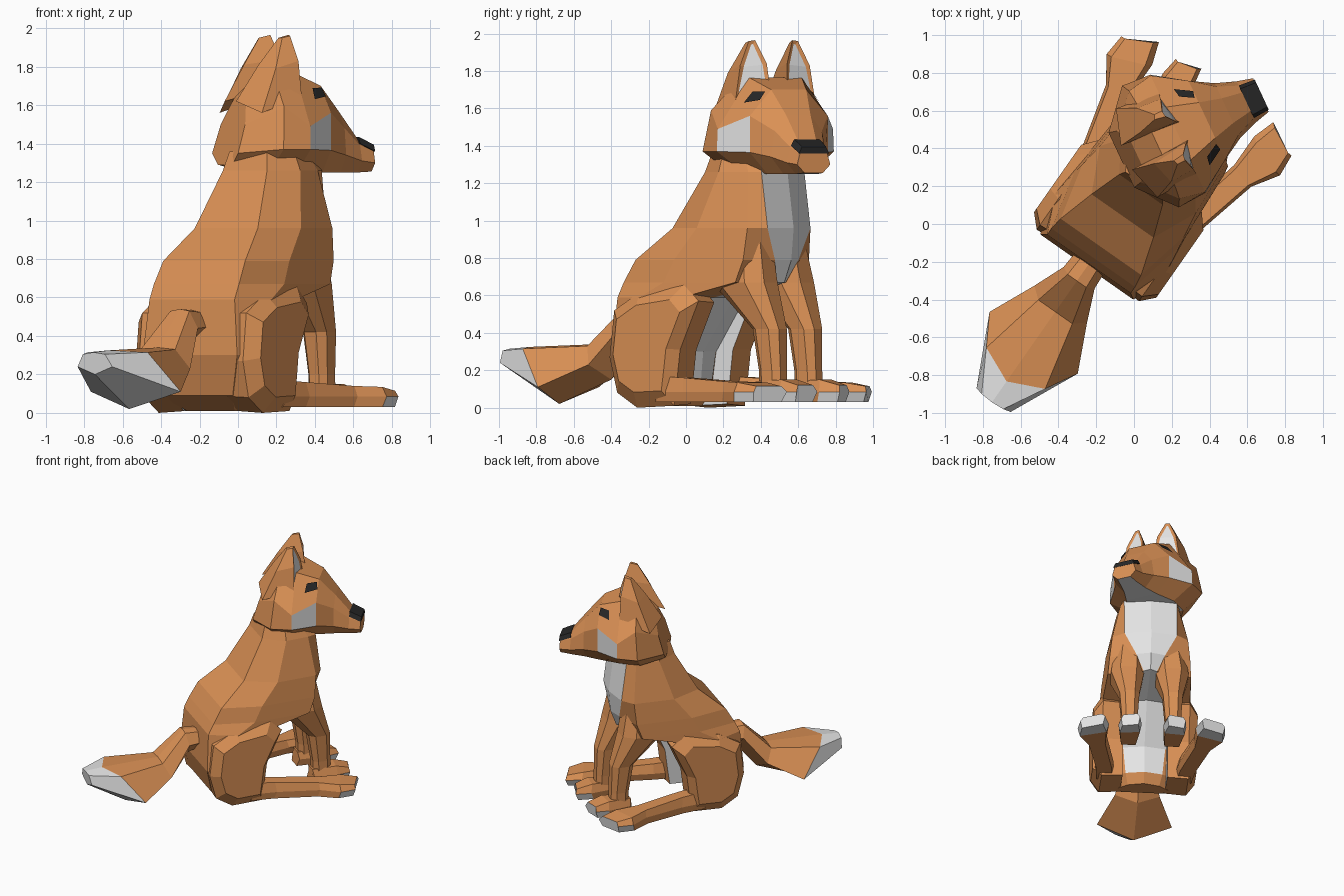
import bpy, bmesh, math
from mathutils import Matrix, Vector

if "Cube" in bpy.data.objects:
    bpy.data.objects.remove(bpy.data.objects["Cube"])

def material(name, rgb):
    m = bpy.data.materials.new(name)
    m.diffuse_color = (*rgb, 1)
    m.use_nodes = True
    m.node_tree.nodes["Principled BSDF"].inputs["Base Color"].default_value = m.diffuse_color
    return m

MATS = [material("orange fur", (0.70, 0.28, 0.09)),
        material("white fur", (0.78, 0.78, 0.78)),
        material("black", (0.02, 0.02, 0.02))]
ORANGE, WHITE, BLACK = 0, 1, 2

# Local frames: x = animal's right, y = forward. The head is turned to its right.
BODY = Matrix.Translation((-0.061, 0.043, 0)) @ Matrix.Rotation(math.radians(-35), 4, 'Z')
HEAD = Matrix.Translation((0.205, 0.465, 0)) @ Matrix.Rotation(math.radians(-65), 4, 'Z')

def loft(name, rings, frame, rule=lambda i, j: ORANGE, mirror=1, inset=None):
    """Skin a list of rings; rule(i, j) colours the face of segment i, side j (-1 = cap)."""
    bm = bmesh.new()
    vs = [[bm.verts.new((p[0] * mirror, p[1], p[2])) for p in r] for r in rings]
    n = len(rings[0])
    inner = []
    for i in range(len(vs) - 1):
        for j in range(n):
            k = (j + 1) % n
            f = bm.faces.new((vs[i][j], vs[i][k], vs[i + 1][k], vs[i + 1][j]))
            f.material_index = rule(i, j)
            if inset == j:
                inner.append(f)
    for i, r in ((-1, vs[0]), (len(vs) - 1, vs[-1])):
        bm.faces.new(r).material_index = rule(i, -1)
    bmesh.ops.recalc_face_normals(bm, faces=bm.faces)
    if inner:
        bmesh.ops.inset_region(bm, faces=inner, thickness=0.022, depth=-0.008)
        for f in inner:
            f.material_index = WHITE
    return finish(name, bm, frame)

def finish(name, bm, frame):
    bm.transform(frame)
    me = bpy.data.meshes.new(name)
    bm.to_mesh(me)
    bm.free()
    for m in MATS:
        me.materials.append(m)
    ob = bpy.data.objects.new(name, me)
    bpy.context.collection.objects.link(ob)
    return ob

SIDES = (("right", 1), ("left", -1))

# Torso: stacked rings (height, back, front, half width, chest half width, back half width)
def torso_ring(z, b, f, w, c, k):
    half = [(c, f - 0.03), (0.93 * w, f - 0.1), (w, b + 0.36 * (f - b)), (k, b)]
    return [(0, f, z)] + [(s, y, z) for s, y in half] + [(-s, y, z) for s, y in half[::-1]]

torso = [torso_ring(*r) for r in (
    (0.01, -0.14, 0.00, 0.22, 0.12, 0.15), (0.09, -0.27, 0.04, 0.29, 0.14, 0.23),
    (0.30, -0.33, 0.06, 0.36, 0.16, 0.30), (0.59, -0.31, 0.26, 0.36, 0.14, 0.27),
    (0.67, -0.27, 0.59, 0.34, 0.05, 0.27), (0.79, -0.20, 0.635, 0.33, 0.11, 0.26),
    (0.96, 0.00, 0.65, 0.31, 0.20, 0.20), (1.26, 0.17, 0.61, 0.24, 0.20, 0.14),
    (1.36, 0.20, 0.56, 0.20, 0.16, 0.12))]
loft("torso", torso, BODY, lambda i, j:
     WHITE if (j in (0, 8) and i > 0) or (j in (1, 7) and i == 2) else ORANGE)

# Haunches: a side profile in layers, the outer ones shrunk; the inner side is white
profile = [(-0.14, 0.0), (-0.27, 0.08), (-0.32, 0.27), (-0.29, 0.52), (-0.12, 0.62),
           (0.17, 0.66), (0.26, 0.57), (0.14, 0.31), (0.12, 0.15), (0.10, 0.01)]
def haunch_ring(s, k):
    return [(s, -0.05 + (f + 0.05) * k, 0.33 + (z - 0.33) * k) for f, z in profile]
for side, m in SIDES:
    loft(side + "_haunch", [haunch_ring(0.17, 0.97), haunch_ring(0.33, 1),
         haunch_ring(0.395, 0.75)], BODY,
         lambda i, j: WHITE if (i, j) == (-1, -1) else ORANGE, m)

# Feet: six-sided sections (forward, side, half width, top, skew), lower toes white
def foot_ring(f, s, h, top, k):
    pts = [(-.85, -.02, .03), (.85, -.02, .03), (1, 0, .085), (.75, -.01, top),
           (-.75, -.01, top), (-1, 0, .085)]
    return [(s + h * x, f + y - k * h * x, z) for x, y, z in pts]

def foot(name, rows, m):
    last = len(rows) - 2
    def rule(i, j):
        return WHITE if (i >= last and j in (0, 1, 5, -1)) else ORANGE
    loft(name, [foot_ring(*r) for r in rows], BODY, rule, m)

for side, m in SIDES:
    foot(side + "_hind_foot", [(0.02, 0.30, 0.07, 0.17, 0), (0.20, 0.32, 0.07, 0.16, 0),
         (0.54, 0.40, 0.07, 0.14, 0.3), (0.70, 0.445, 0.115, 0.135, 0.4),
         (0.82, 0.46, 0.09, 0.115, 0.5)], m)
    foot(side + "_front_foot", [(0.56, 0.165, 0.065, 0.14, 0), (0.75, 0.17, 0.088, 0.15, 0.1),
         (0.86, 0.175, 0.07, 0.12, 0.25)], m)

# Front legs: chamfered sections (height, side, forward, half width, half depth)
def leg_ring(z, s, f, a, b):
    return [(s + a * x, f + b * y, z) for x, y in
            ((1, .5), (.5, 1), (-.5, 1), (-1, .5), (-1, -.5), (-.5, -1), (.5, -1), (1, -.5))]
for side, m in SIDES:
    loft(side + "_front_leg", [leg_ring(*r) for r in (
        (0.06, 0.165, 0.635, 0.06, 0.07), (0.20, 0.165, 0.63, 0.06, 0.07),
        (0.42, 0.165, 0.61, 0.075, 0.085), (0.67, 0.17, 0.45, 0.125, 0.17),
        (0.92, 0.15, 0.43, 0.11, 0.14))], BODY, mirror=m)

# Tail: six-sided sections, white tip
# (forward at bottom, sides, top edges, ridge; bottom, side and top height; half widths)
def tail_ring(fb, fs, ft, fr, zb, zs, zt, w, wt):
    return [(0, fb, zb), (w, fs, zs), (wt, ft, zt), (0, fr, zt + 0.01),
            (-wt, ft, zt), (-w, fs, zs)]
loft("tail", [tail_ring(*r) for r in (
    (-0.25, -0.25, -0.25, -0.25, 0.38, 0.45, 0.52, 0.09, 0.05),
    (-0.38, -0.40, -0.42, -0.42, 0.34, 0.44, 0.53, 0.10, 0.06),
    (-0.54, -0.57, -0.62, -0.62, 0.15, 0.23, 0.33, 0.17, 0.11),
    (-0.88, -0.82, -0.985, -1.07, 0.02, 0.11, 0.315, 0.285, 0.19),
    (-1.19, -1.19, -1.20, -1.205, 0.20, 0.24, 0.305, 0.11, 0.07))],
    BODY, lambda i, j: WHITE if i >= 3 else ORANGE)

# Head: eight-sided sections
# (forward, half widths of cheek and temple, bottom, cheek, temple and top height, slant)
def head_ring(f, w, t, zb, lo, hi, zt, k=0):
    half = [(0.55 * w, f, zb), (w, f, lo), (t, f + k * (hi - lo), hi),
            (0.45 * w, f + k * (zt - lo), zt)]
    return half + [(-s, y, z) for s, y, z in half[::-1]]
head = [head_ring(*r) for r in (
    (-0.30, 0.16, 0.15, 1.29, 1.35, 1.50, 1.64, 0.3),
    (-0.13, 0.355, 0.315, 1.26, 1.37, 1.59, 1.75, 0.1),
    (0.03, 0.345, 0.34, 1.26, 1.37, 1.49, 1.765), (0.20, 0.23, 0.23, 1.25, 1.365, 1.56, 1.70),
    (0.32, 0.16, 0.14, 1.25, 1.34, 1.48, 1.565), (0.43, 0.12, 0.095, 1.25, 1.31, 1.39, 1.43),
    (0.515, 0.098, 0.08, 1.255, 1.30, 1.36, 1.385))]
loft("head", head, HEAD, lambda i, j:
     WHITE if (i == 2 and j in (1, 5)) or (i >= 1 and j == 7) else ORANGE)

# Nose
def nose_ring(f, w, zb, zt):
    return [(w, f, zb), (w * 0.8, f, zt), (-w * 0.8, f, zt), (-w, f, zb)]
loft("nose", [nose_ring(0.43, 0.095, 1.40, 1.435), nose_ring(0.52, 0.088, 1.36, 1.395)],
     HEAD, lambda i, j: BLACK)

# Eyes: thin plates on the brow faces of the head
a, b, c, d = (Vector(p) for p in (head[2][2], head[3][2], head[3][3], head[2][3]))
normal = (b - d).cross(c - a).normalized()
if normal.y < 0:
    normal = -normal
for side, m in SIDES:
    bm = bmesh.new()
    pts = []
    for u, v in ((0.45, 0.48), (0.97, 0.56), (0.92, 0.86), (0.5, 0.76)):
        p = a.lerp(b, u).lerp(d.lerp(c, u), v) + normal * 0.012
        pts.append(bm.verts.new((p.x * m, p.y, p.z)))
    face = bm.faces.new(pts if m > 0 else pts[::-1])
    face.material_index = BLACK
    finish(side + "_eye", bm, HEAD)

# Ears: front side (inner edge to outer edge) gets an inset white lining
ear = [[(0.05, 0.07, 1.71), (0.235, 0.03, 1.64), (0.26, -0.21, 1.56), (0.07, -0.27, 1.62)],
       [(0.06, 0.05, 1.84), (0.205, 0.025, 1.83), (0.215, -0.11, 1.79), (0.09, -0.15, 1.81)],
       [(0.11, 0.01, 1.965), (0.145, 0.005, 1.96), (0.145, -0.04, 1.95), (0.12, -0.05, 1.95)]]
for side, m in SIDES:
    loft(side + "_ear", ear, HEAD, mirror=m, inset=0)
